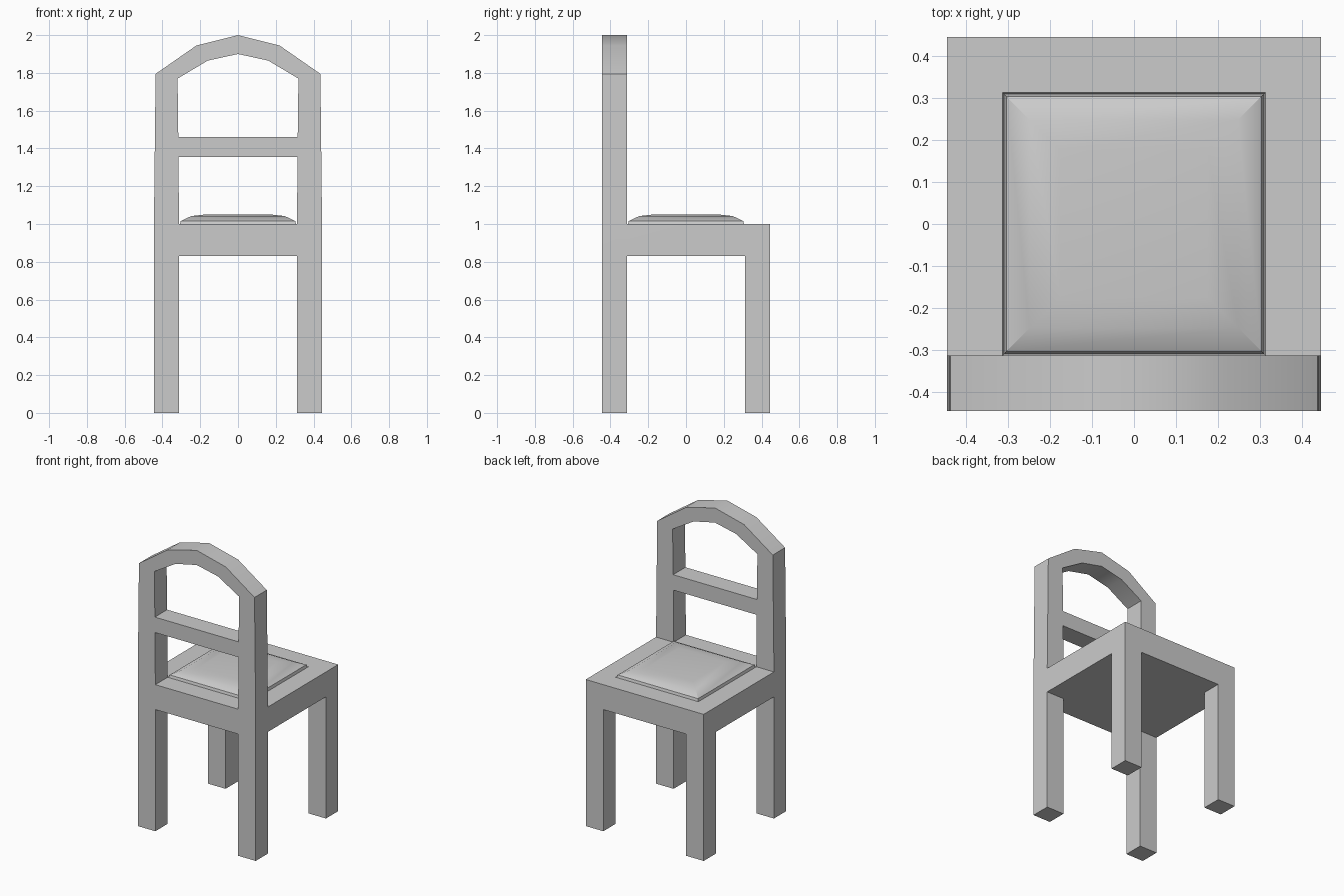
import bpy, bmesh

if "Cube" in bpy.data.objects:
    bpy.data.objects.remove(bpy.data.objects["Cube"])

W, I = 0.445, 0.3125          # outer half width, inner half width
LINES = [-W, -I, I, W]


def finish(bm, name, angle):
    bmesh.ops.remove_doubles(bm, verts=bm.verts, dist=0.0005)
    bmesh.ops.recalc_face_normals(bm, faces=bm.faces)
    mesh = bpy.data.meshes.new(name)
    bm.to_mesh(mesh)
    bm.free()
    ob = bpy.data.objects.new(name, mesh)
    bpy.context.collection.objects.link(ob)
    bpy.context.view_layer.objects.active = ob
    bpy.ops.object.select_all(action='DESELECT')
    ob.select_set(True)
    bpy.ops.object.shade_smooth_by_angle(angle=angle)


def extrude(bm, faces, offset, keep=False):
    r = bmesh.ops.extrude_face_region(bm, geom=faces, use_keep_orig=keep)
    verts = [g for g in r['geom'] if isinstance(g, bmesh.types.BMVert)]
    bmesh.ops.translate(bm, verts=verts, vec=offset)
    if not keep:
        bmesh.ops.delete(bm, geom=[f for f in faces if f.is_valid], context='FACES_ONLY')


bm = bmesh.new()

# seat slab: 3x3 plan, open where the cushion and back posts attach
for z in (0.83, 1.0):
    v = [[bm.verts.new((x, y, z)) for x in LINES] for y in LINES]
    for j in range(3):
        for i in range(3):
            corner = i != 1 and j != 1
            if z < 0.9 and corner:
                continue
            if z > 0.9 and ((i == 1 and j == 1) or (corner and j == 0)):
                continue
            bm.faces.new((v[j][i], v[j][i + 1], v[j + 1][i + 1], v[j + 1][i]))


def wall(a, b, z0, z1):
    bm.faces.new([bm.verts.new(p) for p in
                  ((*a, z0), (*b, z0), (*b, z1), (*a, z1))])


# seat sides
for k in range(3):
    p, q = LINES[k], LINES[k + 1]
    for s in (-W, W):
        wall((p, s), (q, s), 0.83, 1.0)
        wall((s, p), (s, q), 0.83, 1.0)

# four legs
for sx in (-1, 1):
    for sy in (-1, 1):
        c = [(sx * W, sy * W), (sx * I, sy * W), (sx * I, sy * I), (sx * W, sy * I)]
        for k in range(4):
            wall(c[k], c[(k + 1) % 4], 0, 0.83)
        bm.faces.new([bm.verts.new((*p, 0)) for p in c])

# arched back with cross rail: outer/inner outline pairs for one half
half = [((W, 1.0), (I, 1.0)), ((0.441, 1.355), (0.315, 1.355)),
        ((0.440, 1.46), (0.316, 1.46)), ((0.436, 1.795), (0.32, 1.77)),
        ((0.22, 1.945), (0.16, 1.865))]
pairs = half + [((0, 2.0), (0, 1.9))] + \
    [((-o[0], o[1]), (-n[0], n[1])) for o, n in reversed(half)]
bv = [[bm.verts.new((p[0], -W, p[1])) for p in pr] for pr in pairs]
faces = [bm.faces.new((a[0], b[0], b[1], a[1])) for a, b in zip(bv, bv[1:])]
faces.append(bm.faces.new((bv[1][1], bv[2][1], bv[-3][1], bv[-2][1])))
extrude(bm, faces, (0, W - I, 0), keep=True)
# drop the hidden caps where the posts meet the seat
caps = [f for f in bm.faces if all(abs(t.co.z - 1) < 1e-4 for t in f.verts)
        and f.calc_center_median().y < -I and abs(f.calc_center_median().x) > I]
bmesh.ops.delete(bm, geom=caps, context='FACES_ONLY')
finish(bm, "chair_frame", 0.5)

# seat cushion: stacked square rings with a small groove round the edge
bm = bmesh.new()
rings = []
for r, z in ((I, 1.0), (0.309, 0.993), (0.306, 1.004), (0.303, 1.015),
             (0.248, 1.042), (0.175, 1.05)):
    rings.append([bm.verts.new((x * r, y * r, z))
                  for x, y in ((-1, -1), (1, -1), (1, 1), (-1, 1))])
for a, b in zip(rings, rings[1:]):
    for k in range(4):
        n = (k + 1) % 4
        bm.faces.new((a[k], a[n], b[n], b[k]))
top = bm.faces.new(rings[-1])
finish(bm, "seat_cushion", 0.55)
cushion = bpy.data.objects["seat_cushion"]
# open shell: make sure it faces upward
if max(cushion.data.polygons, key=lambda p: p.center.z).normal.z < 0:
    cushion.data.flip_normals()
